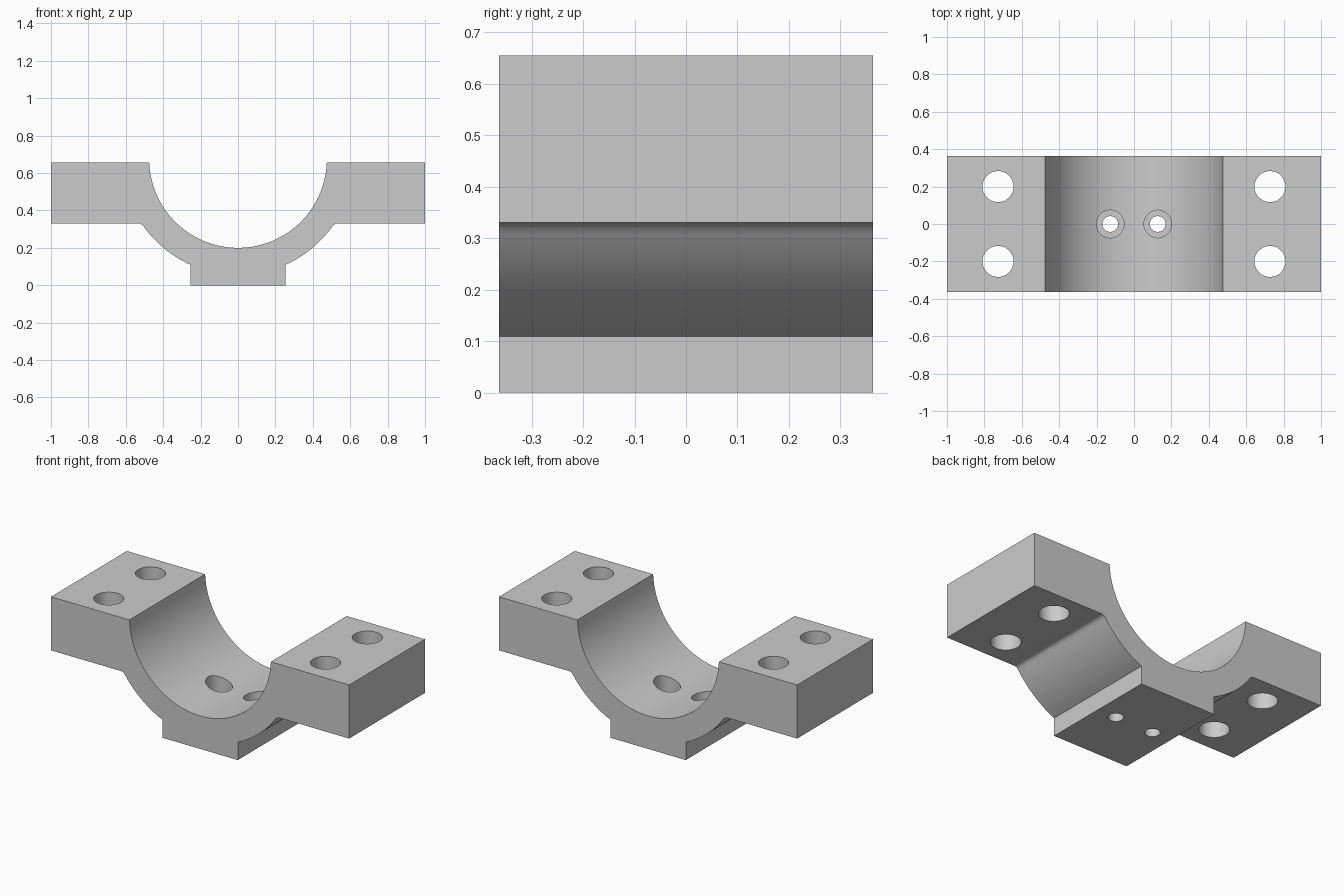
import bpy, bmesh
from math import sin, cos, asin, acos, pi

if "Cube" in bpy.data.objects:
    bpy.data.objects.remove(bpy.data.objects["Cube"])

HALF_DEPTH = 0.363
TOP, FLANGE_Z = 0.655, 0.33
AXIS_Z, BORE_R, SHELL_R = 0.675, 0.475, 0.62
PAD_X = 0.253

grey = bpy.data.materials.new("plain_grey")
grey.use_nodes = True
colour = (0.6, 0.6, 0.6, 1)
grey.diffuse_color = colour
grey.node_tree.nodes["Principled BSDF"].inputs["Base Color"].default_value = colour


def arc(radius, a0, a1, steps):
    """Arc about the bore axis; angles measured from straight down towards +x."""
    angles = [a0 + (a1 - a0) * i / steps for i in range(steps + 1)]
    return [(radius * sin(a), AXIS_Z - radius * cos(a)) for a in angles]


# Right half of the section: bore, flange, small fillet, shell, pad
half = arc(BORE_R, 0, acos((AXIS_Z - TOP) / BORE_R), 40)
half += [(1, TOP), (1, FLANGE_Z), (0.53, FLANGE_Z), (0.522, 0.3285), (0.515, 0.325)]
half += arc(SHELL_R, acos((AXIS_Z - 0.32) / SHELL_R), asin(PAD_X / SHELL_R), 20)
half += [(PAD_X, 0)]
profile = half + [(-x, z) for x, z in reversed(half) if x > 0.0001]

# Extrude the section along the bore
bm = bmesh.new()
face = bm.faces.new([bm.verts.new((x, -HALF_DEPTH, z)) for x, z in profile])
extruded = bmesh.ops.extrude_face_region(bm, geom=[face], use_keep_orig=True)
moved = [v for v in extruded["geom"] if isinstance(v, bmesh.types.BMVert)]
bmesh.ops.translate(bm, verts=moved, vec=(0, 2 * HALF_DEPTH, 0))
bmesh.ops.recalc_face_normals(bm, faces=bm.faces)
mesh = bpy.data.meshes.new("bearing_cradle")
bm.to_mesh(mesh)
bm.free()
cradle = bpy.data.objects.new("bearing_cradle", mesh)
bpy.context.collection.objects.link(cradle)
mesh.materials.append(grey)


def drill(x, y, radius, z0, z1):
    """Cut a vertical round hole from z0 to z1."""
    bpy.ops.mesh.primitive_cylinder_add(vertices=48, radius=radius, depth=z1 - z0,
                                        location=(x, y, (z0 + z1) / 2))
    cutter = bpy.context.object
    cutter.hide_render = True
    cutter.data.materials.append(grey)
    cut = cradle.modifiers.new("hole", "BOOLEAN")
    cut.operation, cut.solver, cut.object = "DIFFERENCE", "EXACT", cutter
    bpy.context.view_layer.objects.active = cradle
    bpy.ops.object.modifier_apply(modifier=cut.name)
    bpy.data.objects.remove(cutter)


for side in (-1, 1):
    # Flange bolt holes
    for y in (-0.2, 0.2):
        drill(side * 0.727, y, 0.083, 0.2, 0.8)
    # Counterbored pad holes
    drill(side * 0.127, 0, 0.074, 0.11, 0.5)
    drill(side * 0.127, 0, 0.042, -0.1, 0.3)

bpy.ops.object.select_all(action="DESELECT")
cradle.select_set(True)
bpy.context.view_layer.objects.active = cradle
bpy.ops.object.shade_smooth_by_angle(angle=pi / 6)
